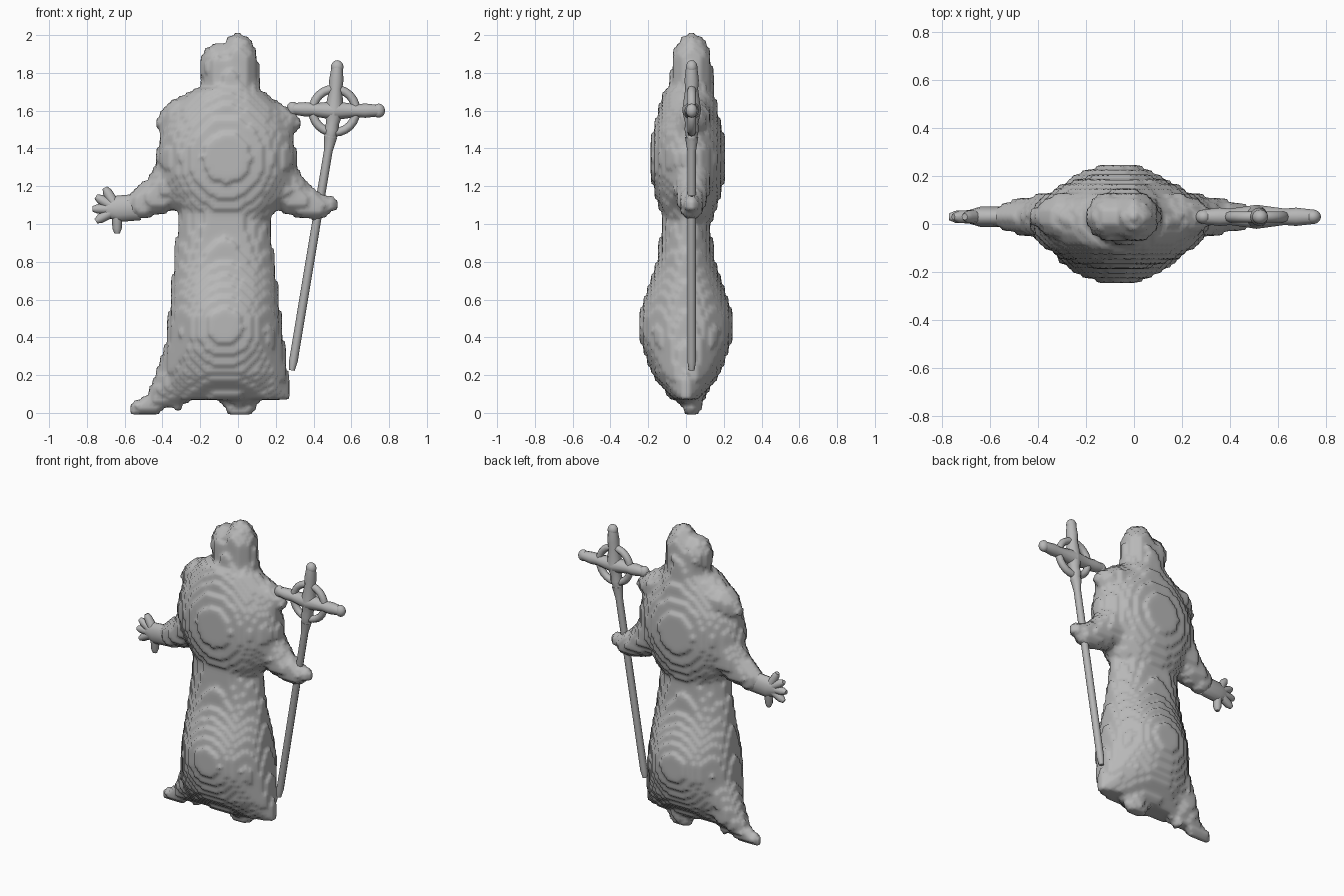
import bpy, bmesh, math
from mathutils import Matrix, Vector

cube = bpy.data.objects.get("Cube")
if cube:
    bpy.data.objects.remove(cube, do_unlink=True)

stone = bpy.data.materials.new("grey stone")
stone.use_nodes = True
grey = (0.48, 0.48, 0.48, 1)
stone.diffuse_color = grey
stone.node_tree.nodes["Principled BSDF"].inputs["Base Color"].default_value = grey

mid_y = 0.03


def skin(bm, rings):
    """Bridge successive rings of points and cap both ends."""
    rows = [[bm.verts.new(point) for point in ring] for ring in rings]
    count = len(rows[0])
    for lower, upper in zip(rows, rows[1:]):
        for i in range(count):
            j = (i + 1) % count
            bm.faces.new((lower[i], lower[j], upper[j], upper[i]))
    bm.faces.new(list(reversed(rows[0])))
    bm.faces.new(rows[-1])


def circle(count):
    """Unit circle directions."""
    for i in range(count):
        angle = math.tau * i / count
        yield math.cos(angle), math.sin(angle)


def loft(bm, bottom, top, centre_y, profile, steps=28):
    """Upright elliptical form; profile(z) gives left x, right x and half depth."""
    rings = []
    for i in range(steps + 1):
        z = bottom + (top - bottom) * i / steps
        left, right, depth = profile(z)
        middle, half = (left + right) / 2, (right - left) / 2
        rings.append([(middle + half * c, centre_y + depth * s, z) for c, s in circle(40)])
    skin(bm, rings)


def limb(bm, *stations, flat=1.0, sides=12):
    """Tube through (x, z, half width) stations lying in the facing plane."""
    centres = [Vector((x, mid_y, z)) for x, z, width in stations]
    last = len(centres) - 1
    rings = []
    for i, centre in enumerate(centres):
        along = centres[min(i + 1, last)] - centres[max(i - 1, 0)]
        across = Vector((along.z, 0, -along.x)).normalized()
        width = stations[i][-1]
        rings.append([centre + across * width * c + Vector((0, width * flat * s, 0))
                      for c, s in circle(sides)])
    skin(bm, rings)


def blob(bm, x, z, *radii):
    """Ellipsoid centred on the facing plane."""
    place = Matrix.Translation((x, mid_y, z)) @ Matrix.Diagonal((*radii, 1))
    bmesh.ops.create_uvsphere(bm, u_segments=24, v_segments=16, radius=1, matrix=place)


def shade(obj, degrees=60):
    bpy.ops.object.select_all(action='DESELECT')
    bpy.context.view_layer.objects.active = obj
    obj.select_set(True)
    bpy.ops.object.shade_smooth_by_angle(angle=math.radians(degrees))


def finish(name, bm):
    """Turn the bmesh into a named, coloured object."""
    bmesh.ops.recalc_face_normals(bm, faces=bm.faces)
    mesh = bpy.data.meshes.new(name)
    bm.to_mesh(mesh)
    bm.free()
    mesh.materials.append(stone)
    obj = bpy.data.objects.new(name, mesh)
    bpy.context.collection.objects.link(obj)
    return obj


def terrace(obj):
    """Merge overlapping parts, step the surface and soften the steps."""
    union = obj.modifiers.new("union", 'REMESH')
    union.mode = 'VOXEL'
    union.voxel_size = 0.012
    steps = obj.modifiers.new("steps", 'REMESH')
    steps.mode = 'BLOCKS'
    steps.octree_depth = 7
    steps.scale = 0.8
    soften = obj.modifiers.new("soften", 'SMOOTH')
    soften.iterations = 5
    bpy.context.view_layer.objects.active = obj
    for name in [modifier.name for modifier in obj.modifiers]:
        bpy.ops.object.modifier_apply(modifier=name)


hem = 0.06


def robe_profile(z):
    """Widens to the hem, bulges low down and tucks in underneath."""
    bulge = math.exp(-((z - 0.46) / 0.28) ** 2)
    tuck = math.sqrt(min(1, (z - hem + 0.02) / 0.16))
    return -0.42 + 0.1 * z, 0.29 - 0.12 * z, 0.13 * tuck + 0.12 * bulge


torso_bottom, torso_top = 0.98, 1.72


def torso_profile(z):
    """Rounded chest, broadest halfway up."""
    swell = math.sin(math.pi * (z - torso_bottom) / (torso_top - torso_bottom))
    swell = max(swell, 0)
    half = 0.16 + 0.21 * swell ** 0.7
    return -0.06 - half, -0.06 + half, 0.12 + 0.08 * swell


# Robe and torso
bm = bmesh.new()
loft(bm, hem, 1.1, 0, robe_profile)
loft(bm, torso_bottom, torso_top, 0.01, torso_profile)

# Shoulder capes sloping down from the neck
limb(bm, (-0.2, 1.6, 0.1), (-0.32, 1.57, 0.1), (-0.39, 1.53, 0.06), (-0.44, 1.52, 0.02))
limb(bm, (0.08, 1.59, 0.1), (0.2, 1.55, 0.1), (0.29, 1.53, 0.06), (0.34, 1.53, 0.02))

# Hood: neck, crown and side bump
limb(bm, (-0.03, 1.6, 0.19), (-0.04, 1.7, 0.16), (-0.04, 1.86, 0.14), flat=0.75, sides=32)
blob(bm, 0, 1.82, 0.11, 0.11, 0.19)
blob(bm, -0.11, 1.83, 0.09, 0.1, 0.13)

# Sleeves
limb(bm, (-0.26, 1.3, 0.16), (-0.42, 1.15, 0.11), (-0.53, 1.1, 0.08), (-0.58, 1.08, 0.05), flat=0.8)
limb(bm, (0.14, 1.28, 0.16), (0.32, 1.13, 0.1), (0.43, 1.09, 0.08), (0.53, 1.11, 0.03), flat=0.8)

# Trailing hem and feet
limb(bm, (-0.25, 0.36, 0.13), (-0.36, 0.14, 0.1), (-0.46, 0.05, 0.05), (-0.58, 0.02, 0.025))
limb(bm, (0.01, 0, 0.08), (0.01, 0.2, 0.12), flat=0.6)
limb(bm, (-0.34, 0.02, 0.04), (-0.3, 0.2, 0.08))
limb(bm, (-0.58, 0.02, 0.025), (-0.4, 0.03, 0.035))
figure = finish("robed_figure", bm)
terrace(figure)
shade(figure, 80)

# Open hand with spread fingers
bm = bmesh.new()
palm = Vector((-0.64, 1.08))
limb(bm, (-0.52, 1.09, 0.07), (*palm, 0.07), (-0.7, 1.08, 0.04), flat=0.6)
for degrees in (120, 150, 180, 210, 270):
    angle = math.radians(degrees)
    tip = palm + Vector((math.cos(angle), math.sin(angle))) * 0.13
    limb(bm, (*palm, 0.03), (*palm.lerp(tip, 0.8), 0.025), (*tip, 0.014), sides=8)
shade(finish("open_hand", bm))

# Staff shaft, leaning out from its foot to the collar
bm = bmesh.new()
foot, collar = Vector((0.285, 0.225)), Vector((0.49, 1.46))
limb(bm, (*foot, 0.015), (*foot.lerp(collar, 0.04), 0.023),
     (*foot.lerp(collar, 0.94), 0.023), (*collar, 0.035), sides=8)
shade(finish("staff_shaft", bm))

# Cross head: four arms with knobbed tips
bm = bmesh.new()
hub = Vector((0.51, 1.6))
for tip in ((0.525, 1.83), (0.745, 1.6), (0.29, 1.61), collar):
    tip = Vector(tip)
    limb(bm, (*hub, 0.05), (*hub.lerp(tip, 0.5), 0.034), (*hub.lerp(tip, 0.7), 0.038),
         (*tip, 0.03))
    blob(bm, *tip, 0.033, 0.03, 0.037)
shade(finish("staff_cross", bm))

# Ring around the hub
bpy.ops.mesh.primitive_torus_add(
    major_radius=0.115, minor_radius=0.023, major_segments=24, minor_segments=8,
    location=(hub.x, mid_y, hub.y), rotation=(math.pi / 2, 0, 0))
ring = bpy.context.object
ring.name = "staff_ring"
ring.data.materials.append(stone)
shade(ring)
